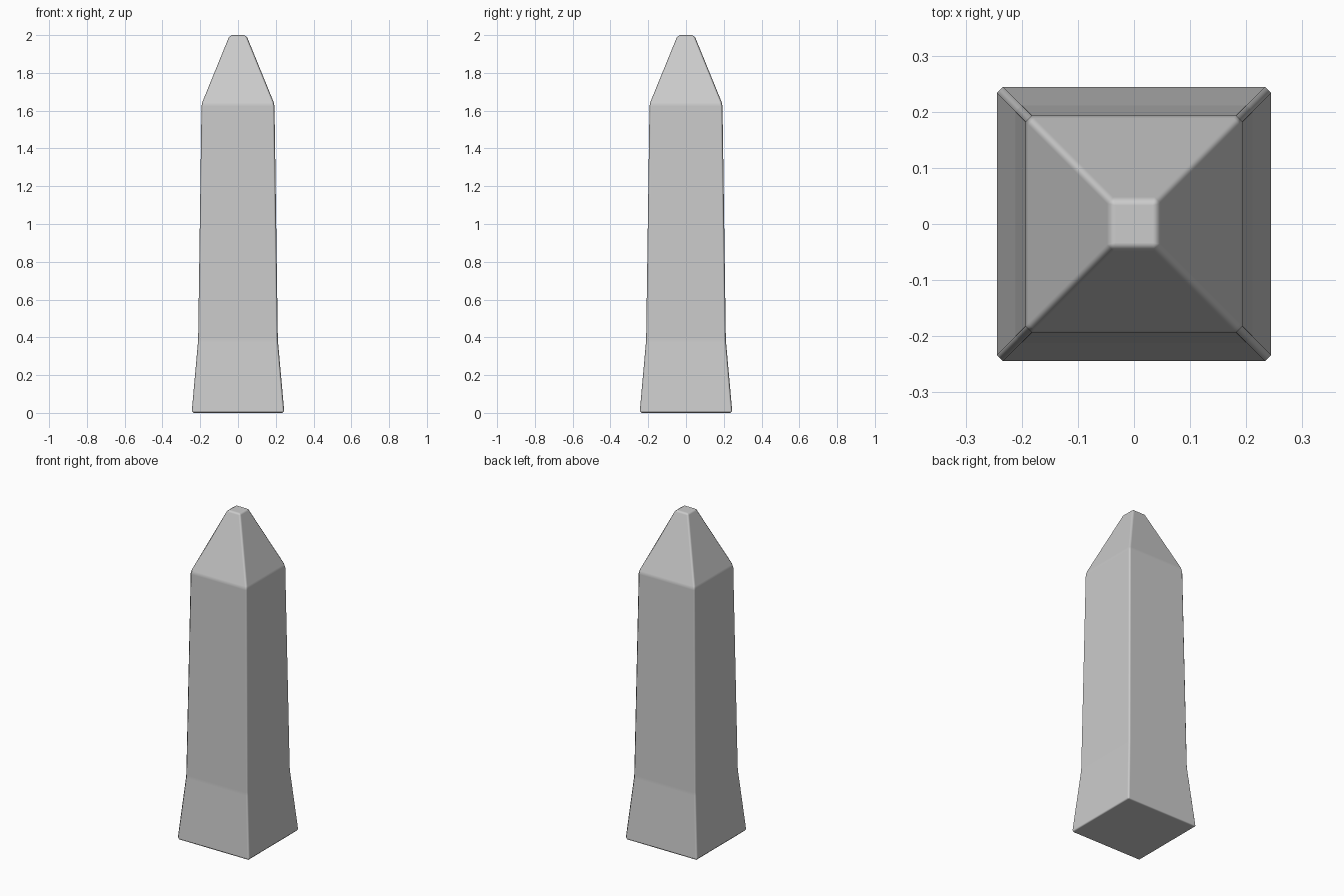
import bpy
import bmesh

if "Cube" in bpy.data.objects:
    bpy.data.objects.remove(bpy.data.objects["Cube"])

# Square cross-sections of the obelisk: (height, half width)
SECTIONS = [(0.0, 0.2455), (0.385, 0.211), (1.635, 0.193), (2.0, 0.044)]

bm = bmesh.new()
rings = [[bm.verts.new((sx * h, sy * h, z))
          for sx, sy in ((-1, -1), (1, -1), (1, 1), (-1, 1))]
         for z, h in SECTIONS]

# Side panels between neighbouring sections
for low, high in zip(rings, rings[1:]):
    for i in range(4):
        j = (i + 1) % 4
        bm.faces.new((low[i], low[j], high[j], high[i]))

# Base and tip caps
bm.faces.new(rings[0][::-1])
bm.faces.new(rings[-1])

mesh = bpy.data.meshes.new("obelisk")
bm.to_mesh(mesh)
bm.free()
mesh.shade_smooth()
obelisk = bpy.data.objects.new("obelisk", mesh)
bpy.context.collection.objects.link(obelisk)

# Narrow chamfer on every edge, keeping the big panels flat
bevel = obelisk.modifiers.new("edge_chamfer", 'BEVEL')
bevel.width = 0.011
bevel.segments = 1
bevel.limit_method = 'NONE'
bevel.harden_normals = True
